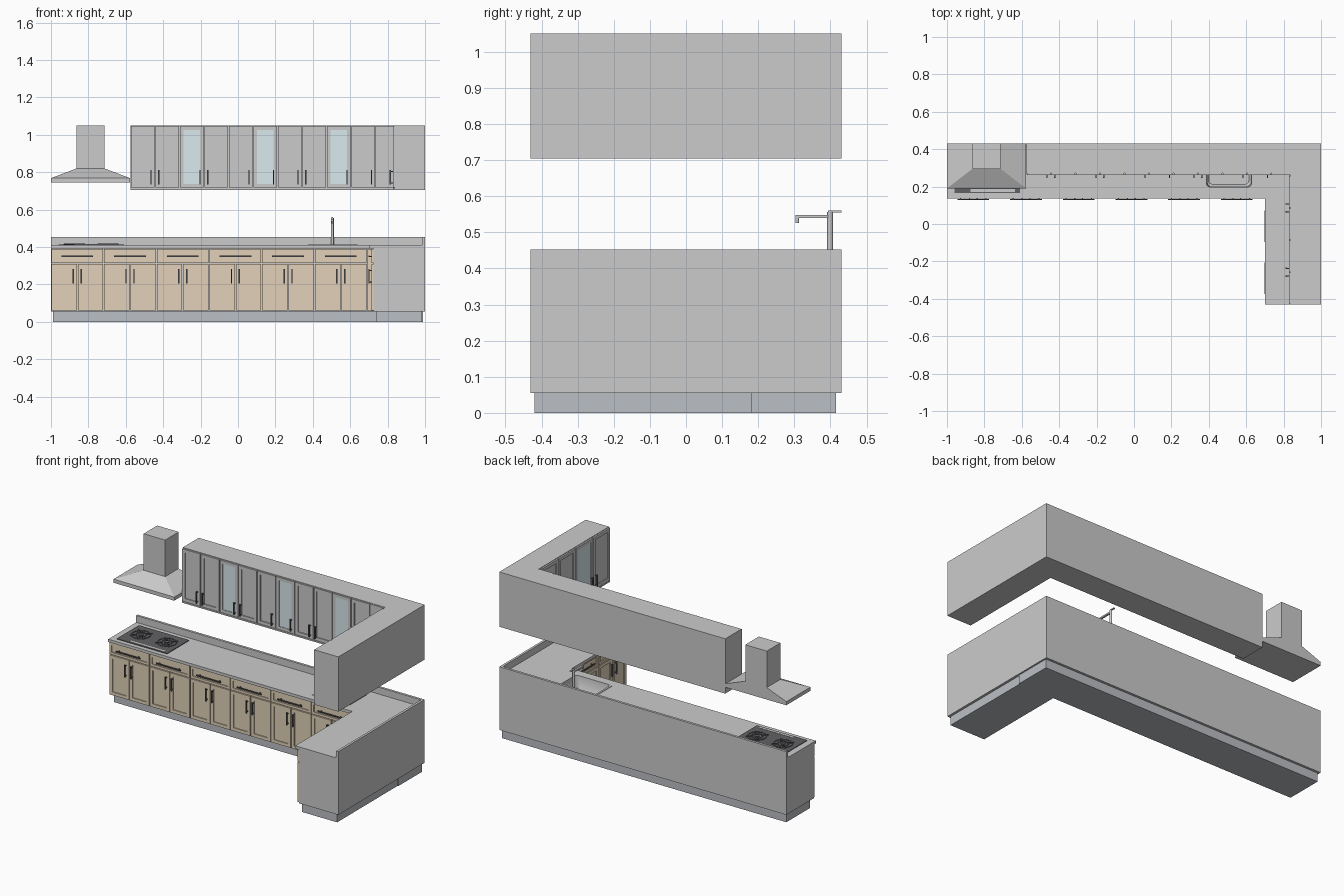
import bpy, bmesh, math
from mathutils import Vector

if "Cube" in bpy.data.objects:
    bpy.data.objects.remove(bpy.data.objects["Cube"])


def material(name, rgb):
    m = bpy.data.materials.new(name)
    m.diffuse_color = (*rgb, 1)
    m.use_nodes = True
    m.node_tree.nodes["Principled BSDF"].inputs["Base Color"].default_value = m.diffuse_color
    return m


WOOD = material("wood", (0.76, 0.64, 0.48))
STONE = material("stone", (0.88, 0.87, 0.85))
PLINTH = material("plinth", (0.50, 0.52, 0.55))
DARK = material("dark", (0.12, 0.12, 0.13))
GLASS = material("glass", (0.70, 0.82, 0.86))


def loft(name, *stacks, mat=None):
    """Each stack is a list of rings, skinned in order and capped at both ends."""
    bm = bmesh.new()
    for rings in stacks:
        vs = [[bm.verts.new(p) for p in r] for r in rings]
        n = len(vs[0])
        for a, b in zip(vs, vs[1:]):
            for i in range(n):
                j = (i + 1) % n
                bm.faces.new((a[i], a[j], b[j], b[i]))
        bm.faces.new(vs[0][::-1])
        bm.faces.new(vs[-1])
    bmesh.ops.recalc_face_normals(bm, faces=bm.faces)
    me = bpy.data.meshes.new(name)
    bm.to_mesh(me)
    bm.free()
    ob = bpy.data.objects.new(name, me)
    bpy.context.collection.objects.link(ob)
    if mat:
        me.materials.append(mat)
    return ob


def flat(pts, z):
    return [(x, y, z) for x, y in pts]


def rect(x0, x1, y0, y1):
    return [(x0, y0), (x1, y0), (x1, y1), (x0, y1)]


def prism(pts, z0, z1):
    return [flat(pts, z0), flat(pts, z1)]


def box(x0, x1, y0, y1, z0, z1):
    return prism(rect(x0, x1, y0, y1), z0, z1)


def l_shape(x0, y0, xa, ya=-0.43):
    """L footprint: back run front edge y0, side arm inner edge xa."""
    return [(x0, 0.43), (x0, y0), (xa, y0), (xa, ya), (1, ya), (1, 0.43)]


def round_rect(x0, x1, y0, y1, r, seg=5):
    out = []
    for k, (cx, cy) in enumerate(rect(x0 + r, x1 - r, y0 + r, y1 - r)):
        for s in range(seg + 1):
            a = math.pi + (k + s / seg) * math.pi / 2
            out.append((cx + r * math.cos(a), cy + r * math.sin(a)))
    return out


def circle(cx, cy, r, n=24):
    return [(cx + r * math.cos(2 * math.pi * i / n), cy + r * math.sin(2 * math.pi * i / n)) for i in range(n)]


def facing_front(y):
    return lambda u, d, z: (u, y + d, z)


def facing_side(x):
    return lambda u, d, z: (x + d, u, z)


def panel(name, at, u0, u1, z0, z1, mat=None, frame=0.02, glass=False):
    """Framed door or drawer front with a recessed centre."""
    g = 0.0025
    u0, u1, z0, z1 = u0 + g, u1 - g, z0 + g, z1 - g

    def ring(i, d):
        return [at(u, d, z) for u, z in rect(u0 + i, u1 - i, z0 + i, z1 - i)]
    loft(name, [ring(0, 0.01), ring(0, 0), ring(frame, 0), ring(frame, 0.006)], mat=mat)
    if glass:
        loft(name + "_glass", [ring(frame, 0.005), ring(frame, 0.003)], mat=GLASS)


def handle(name, at, u, z, length, upright):
    """Bar pull on two standoffs."""
    def block(s0, s1, d0, d1, w):
        a = (u - w, u + w, z + s0, z + s1) if upright else (u + s0, u + s1, z - w, z + w)
        return [[at(p, d, q) for p, q in rect(*a)] for d in (d0, d1)]
    h = length / 2
    posts = [block(s - 0.003, s + 0.003, -0.012, 0.001, 0.003) for s in (-h * 0.8, h * 0.8)]
    loft(name, block(-h, h, -0.017, -0.011, 0.0035), *posts, mat=DARK)


# Base carcass, plinths, worktop and upstand
carcass = loft("base_carcass", prism(l_shape(-1, 0.155, 0.725), 0.055, 0.392))
loft("plinth_back", box(-0.99, 0.99, 0.18, 0.415, 0, 0.055), mat=PLINTH)
loft("plinth_side", box(0.74, 0.985, -0.42, 0.18, 0, 0.055), mat=PLINTH)
worktop = loft("worktop", prism(l_shape(-1, 0.137, 0.70), 0.392, 0.41), mat=STONE)
loft("upstand", prism(l_shape(-1, 0.415, 0.985), 0.41, 0.453), mat=STONE)

# Base units: one drawer above a pair of doors
front, side = facing_front(0.145), facing_side(0.715)
units = [(front, -1 + 0.2817 * i, -1 + 0.2817 * (i + 1)) for i in range(6)]
units += [(side, -0.43, -0.151), (side, -0.151, 0.128)]
for at, a, b in units:
    c = (a + b) / 2
    panel("drawer_front", at, a, b, 0.312, 0.391, WOOD, 0.015)
    handle("drawer_handle", at, c, 0.35, 0.17, False)
    for lo, hi, s in ((a, c, -1), (c, b, 1)):
        panel("base_door", at, lo, hi, 0.058, 0.312, WOOD)
        handle("base_door_handle", at, c + s * 0.021, 0.243, 0.078, True)
loft("base_corner_filler", box(0.692, 0.726, 0.146, 0.156, 0.058, 0.39), mat=WOOD)

# Wall cabinets with bottom rail
loft("wall_carcass", prism(l_shape(-0.575, 0.272, 0.838), 0.713, 1.05))
loft("wall_bottom_rail", prism(l_shape(-0.575, 0.264, 0.83), 0.705, 0.714))
loft("wall_corner_filler", box(0.736, 0.839, 0.263, 0.273, 0.715, 1.048))

# Wall doors: handle side (-1 left, 1 right) and whether glazed
front, side = facing_front(0.262), facing_side(0.828)
doors = [(1, 0), (-1, 0), (1, 1), (-1, 0), (1, 0), (1, 1), (1, 0), (-1, 0), (1, 1), (1, 0)]
wall = [(front, -0.575 + 0.131 * i, 0.131, s, g) for i, (s, g) in enumerate(doors)]
wall += [(side, -0.43 + 0.172 * i, 0.172, s, g)
         for i, (s, g) in enumerate([(1, 0), (-1, 1), (1, 0), (-1, 0)])]
for at, a, w, s, g in wall:
    panel("wall_door", at, a, a + w, 0.715, 1.049, glass=bool(g))
    handle("wall_door_handle", at, a + w / 2 + s * (w / 2 - 0.021), 0.773, 0.075, True)

# Extractor hood: lip, sloped canopy, chimney
base, neck = rect(-1, -0.577, 0.19, 0.43), rect(-0.864, -0.714, 0.295, 0.43)
loft("hood", [flat(base, 0.745), flat(base, 0.768), flat(neck, 0.82), flat(neck, 1.05)])

# Hob with two burners and a control strip
loft("hob", box(-0.96, -0.61, 0.165, 0.385, 0.409, 0.414), mat=DARK)
loft("hob_controls", box(-0.875, -0.635, 0.172, 0.187, 0.413, 0.4155))
for cx in (-0.875, -0.695):
    for r0, r1 in ((0.055, 0.047), (0.032, 0.025)):
        bpy.ops.mesh.primitive_torus_add(location=(cx, 0.285, 0.415), major_radius=r0, minor_radius=0.003,
                                         major_segments=28, minor_segments=6)
        ring = bpy.context.object
        ring.name = "burner_ring"
        ring.data.materials.append(DARK)
    loft("burner_cap", prism(circle(cx, 0.285, 0.014), 0.413, 0.419), mat=DARK)
    for k in range(4):
        a = k * math.pi / 2 + math.pi / 4
        d, n = Vector((math.cos(a), math.sin(a))), Vector((-math.sin(a), math.cos(a))) * 0.002
        c = Vector((cx, 0.285))
        bar = [c + d * 0.025 - n, c + d * 0.065 - n, c + d * 0.065 + n, c + d * 0.025 + n]
        loft("burner_support", prism(bar, 0.413, 0.42), mat=DARK)

# Sink bowl set into a cut-out
cutter = loft("sink_cutter", prism(round_rect(0.383, 0.632, 0.194, 0.377, 0.02), 0.315, 0.5))
cutter.hide_render = True
cutter.hide_viewport = True
for ob in (carcass, worktop):
    m = ob.modifiers.new("sink_hole", "BOOLEAN")
    m.object = cutter
    m.operation = "DIFFERENCE"
    m.solver = "EXACT"
sink_rings = [(0.0, 0.02, 0.41), (0.0, 0.02, 0.413), (0.012, 0.02, 0.413), (0.016, 0.02, 0.335), (0.026, 0.02, 0.322)]
loft("sink", [flat(round_rect(0.375 + i, 0.64 - i, 0.186 + i, 0.385 - i, r), z)
              for i, r, z in [(0.01, 0.02, 0.317), (0.01, 0.02, 0.409)] + sink_rings])
loft("sink_drain", prism(circle(0.507, 0.286, 0.018), 0.321, 0.324), mat=DARK)

# Tap: post, spout, nozzle, lever
loft("tap_post", prism(circle(0.504, 0.399, 0.008, 16), 0.41, 0.556))
loft("tap_spout", box(0.498, 0.510, 0.303, 0.399, 0.539, 0.548))
loft("tap_nozzle", prism(circle(0.504, 0.308, 0.005, 12), 0.526, 0.541))
loft("tap_lever", box(0.499, 0.509, 0.393, 0.431, 0.555, 0.560))

for ob in bpy.data.objects:
    if ob.name.startswith(("tap_", "burner_ring", "sink")) and ob != cutter:
        bpy.ops.object.select_all(action="DESELECT")
        ob.select_set(True)
        bpy.context.view_layer.objects.active = ob
        bpy.ops.object.shade_smooth_by_angle(angle=math.radians(35))
